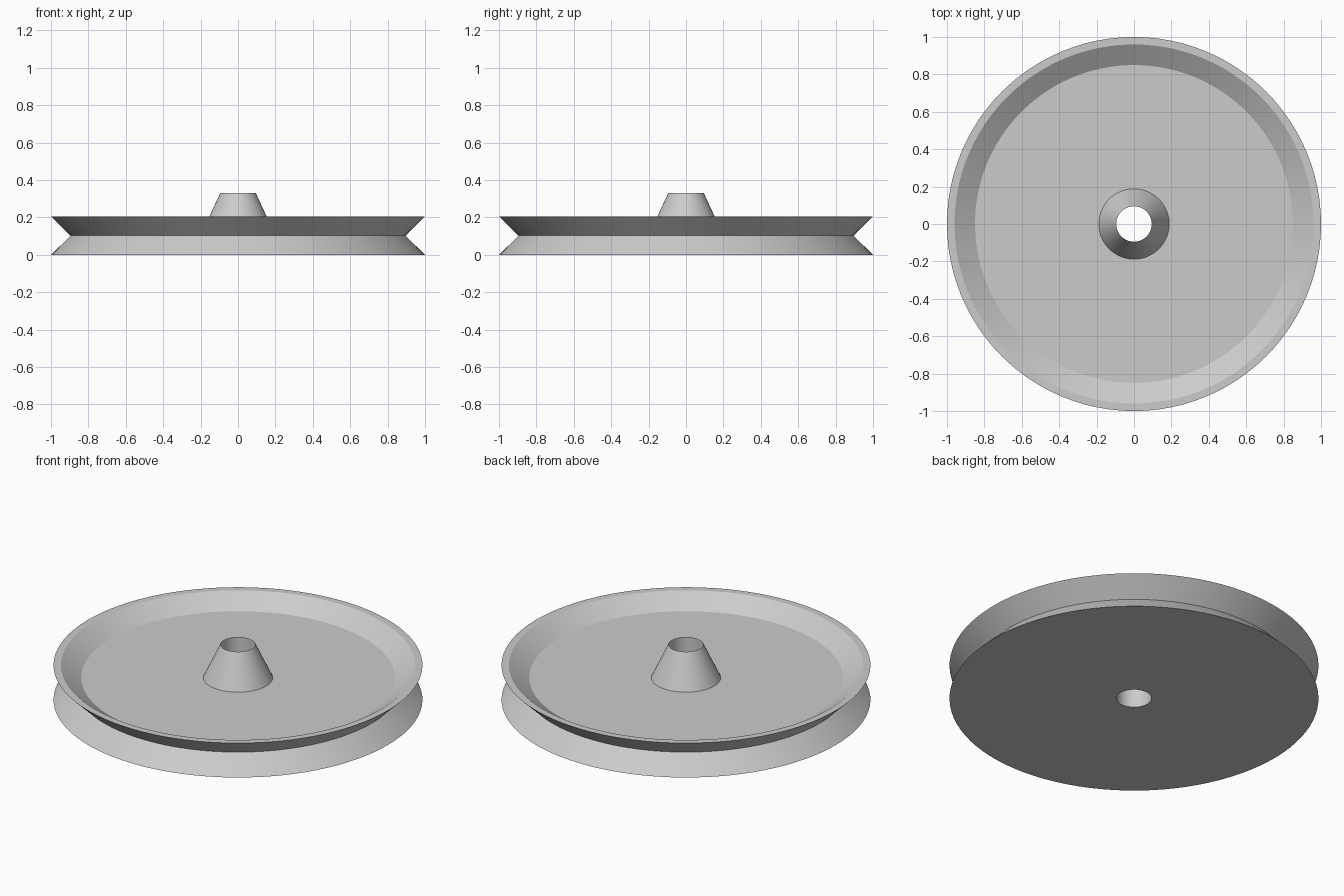
import bpy
import bmesh
import math

cube = bpy.data.objects.get("Cube")
if cube:
    bpy.data.objects.remove(cube, do_unlink=True)

SEGMENTS = 96

# Key dimensions
BORE = 0.095
HUB_BASE = 0.188
HUB_TOP = 0.33
FLOOR_Z = 0.132
RIM_TOP = 0.206
GROOVE = 0.895

# Closed cross-section (radius, height), from the bore outwards and back
profile = [
    (BORE, 0),
    (1, 0),
    (GROOVE, RIM_TOP / 2),
    (1, RIM_TOP),
    (0.96, RIM_TOP),
    (0.85, FLOOR_Z),
    (HUB_BASE, FLOOR_Z),
    (BORE, HUB_TOP),
]


def lathe(name, points, material):
    """Revolve a closed cross-section about the z axis."""
    bm = bmesh.new()
    verts = [bm.verts.new((r, 0, z)) for r, z in points]
    edges = [bm.edges.new((a, b)) for a, b in zip(verts, verts[1:] + verts[:1])]
    bmesh.ops.spin(bm, geom=verts + edges, cent=(0, 0, 0), axis=(0, 0, 1),
                   angle=math.tau, steps=SEGMENTS, use_merge=True)
    bmesh.ops.remove_doubles(bm, verts=bm.verts, dist=0.0001)
    bmesh.ops.recalc_face_normals(bm, faces=bm.faces)
    mesh = bpy.data.meshes.new(name)
    bm.to_mesh(mesh)
    bm.free()
    mesh.materials.append(material)
    obj = bpy.data.objects.new(name, mesh)
    bpy.context.collection.objects.link(obj)
    return obj


# Plain grey finish
grey = bpy.data.materials.new("light grey")
grey.use_nodes = True
colour = (0.6, 0.6, 0.6, 1)
grey.diffuse_color = colour
grey.node_tree.nodes["Principled BSDF"].inputs["Base Color"].default_value = colour

# Grooved wheel with raised rim, conical hub and through bore
wheel = lathe("grooved_wheel", profile, grey)
bpy.ops.object.select_all(action="DESELECT")
wheel.select_set(True)
bpy.context.view_layer.objects.active = wheel
bpy.ops.object.shade_smooth_by_angle(angle=math.radians(25))
